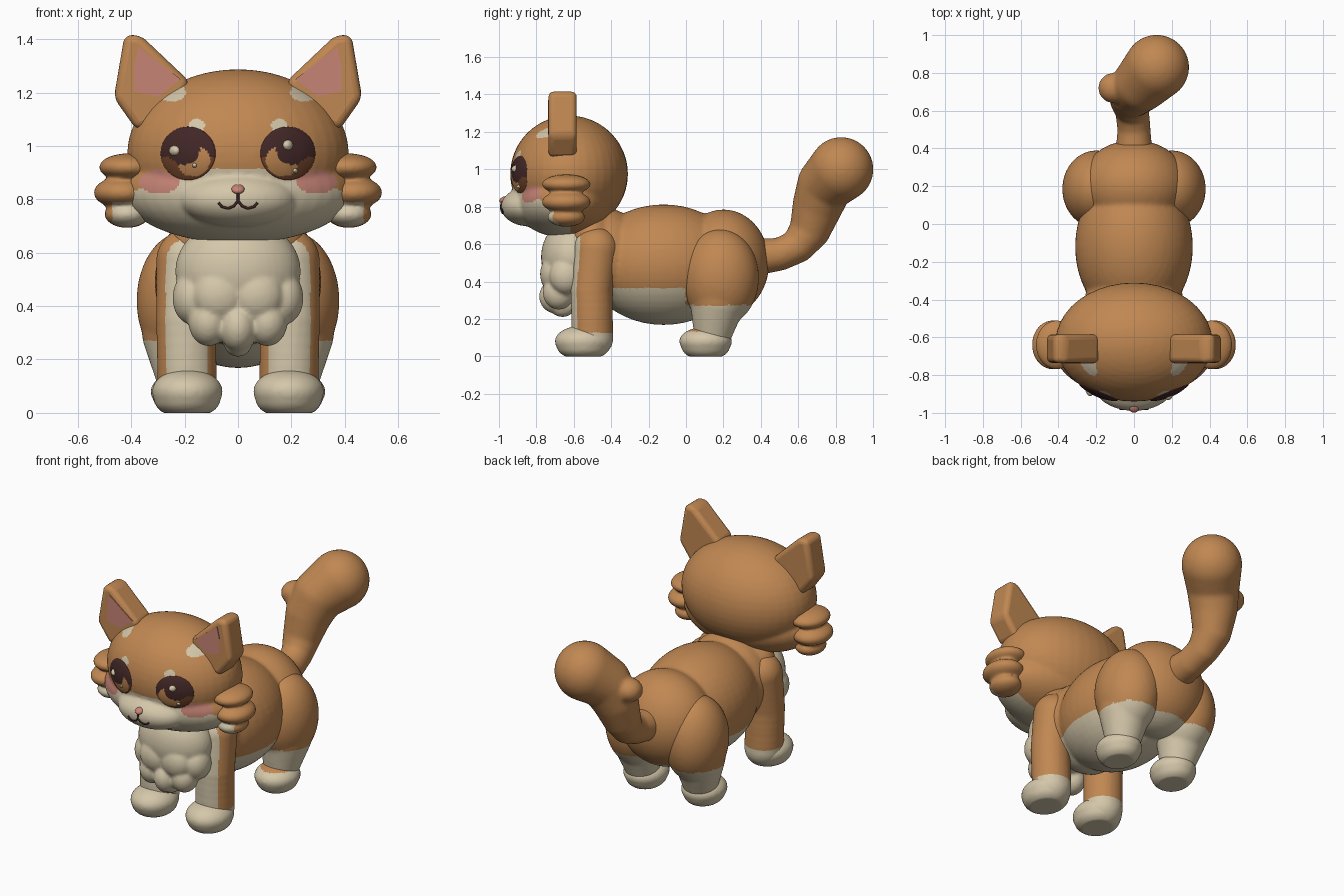
import bpy, bmesh, math
from mathutils import Matrix, Vector
from mathutils.bvhtree import BVHTree

if "Cube" in bpy.data.objects:
    bpy.data.objects.remove(bpy.data.objects["Cube"])


def material(name, *rgb):
    mat = bpy.data.materials.new(name)
    mat.use_nodes = True
    mat.diffuse_color = (*rgb, 1)
    mat.node_tree.nodes["Principled BSDF"].inputs["Base Color"].default_value = (*rgb, 1)
    return mat


FUR, CREAM, PINK, DARK, BROWN = range(5)
PALETTE = [
    material("orange_fur", .53, .245, .085),
    material("cream_fur", .66, .57, .40),
    material("soft_pink", .57, .23, .18),
    material("dark_maroon", .055, .02, .02),
    material("warm_brown", .16, .055, .022),
]


def add_object(name, mesh, paint):
    """Link a mesh and colour each face by a rule of centre and normal."""
    obj = bpy.data.objects.new(name, mesh)
    bpy.context.collection.objects.link(obj)
    mesh.materials.clear()
    for mat in PALETTE:
        mesh.materials.append(mat)
    for poly in mesh.polygons:
        poly.material_index = paint(poly.center, poly.normal) if callable(paint) else paint
    mesh.shade_smooth()
    return obj


def mesh_from(bm, name):
    mesh = bpy.data.meshes.new(name)
    bm.to_mesh(mesh)
    bm.free()
    return mesh


def blend(name, balls, paint, voxel=.012, soften=6):
    """Fuse ellipsoids (centre, radii) into one soft sculpted form."""
    bm = bmesh.new()
    for ball in balls:
        place = Matrix.Translation(ball[:3]) @ Matrix.Diagonal((*ball[3:], 1))
        bmesh.ops.create_uvsphere(bm, u_segments=40, v_segments=24, radius=1, matrix=place)
    rough = bpy.data.objects.new("rough", mesh_from(bm, "rough"))
    bpy.context.collection.objects.link(rough)
    fuse = rough.modifiers.new("fuse", 'REMESH')
    fuse.mode, fuse.voxel_size = 'VOXEL', voxel
    relax = rough.modifiers.new("relax", 'SMOOTH')
    relax.factor, relax.iterations = .5, soften
    graph = bpy.context.evaluated_depsgraph_get()
    mesh = bpy.data.meshes.new_from_object(rough.evaluated_get(graph))
    bpy.data.objects.remove(rough)
    for vert in mesh.vertices:
        vert.co.z = max(vert.co.z, 0)
    mesh.name = name
    return add_object(name, mesh, paint)


def mirrored(balls):
    return balls + [(-b[0], *b[1:]) for b in balls]


def pair(name, balls, paint, **options):
    for side, label in ((1, "left"), (-1, "right")):
        blend(f"{label}_{name}", [(side * b[0], *b[1:]) for b in balls], paint, **options)


def chain(points, steps=6):
    """Run round balls along a path of (x, y, z, radius)."""
    balls = []
    for a, b in zip(points, points[1:]):
        for i in range(steps + 1):
            x, y, z, r = Vector(a).lerp(Vector(b), i / steps)
            balls.append((x, y, z, r, r, r))
    return balls


def in_spot(c, x, z, rx, rz):
    return ((abs(c.x) - x) / rx) ** 2 + ((c.z - z) / rz) ** 2 < 1


# Head with cheeks and muzzle
def paint_head(c, n):
    if c.y > -.62:
        return FUR
    if in_spot(c, .295, .865, .075, .045):
        return PINK
    if in_spot(c, .25, 1.2, .055, .033) or in_spot(c, .155, 1.075, .03, .026):
        return CREAM
    edge = .915 - .09 * min(max((abs(c.x) - .2) / .2, 0), 1)
    return CREAM if c.z < edge else FUR


head = blend("head", [
    (0, -.625, .975, .415, .315, .312),
    (0, -.65, .83, .43, .27, .195),
    (0, -.84, .8, .22, .15, .105),
], paint_head, voxel=.009, soften=10)
head_tree = BVHTree.FromPolygons([v.co for v in head.data.vertices],
                                 [p.vertices for p in head.data.polygons])


def face_y(x, z):
    hit = head_tree.ray_cast(Vector((x, -2, z)), Vector((0, 1, 0)))[0]
    return hit.y if hit else -.64


def drape(name, x, z, rx, rz, depth, paint):
    """Lay a shallow lens over the face surface."""
    bm = bmesh.new()
    bmesh.ops.create_uvsphere(bm, u_segments=40, v_segments=32, radius=1,
                              matrix=Matrix.Rotation(math.pi / 2, 4, 'X'))
    for v in bm.verts:
        px, pz = x + v.co.x * rx, z + v.co.z * rz
        v.co = (px, face_y(px, pz) + v.co.y * depth, pz)
    return add_object(name, mesh_from(bm, name), paint)


# Eyes, with a dark pupil over a warm lower iris
def paint_eye(c, n):
    if in_spot(c, .205, 1.005, .065, .075):
        return DARK
    if in_spot(c, .165, .945, .06, .06):
        return FUR
    return BROWN if c.z < .96 else DARK


for side, label in ((1, "left"), (-1, "right")):
    drape(f"{label}_eye", side * .187, .972, .103, .1, .014, paint_eye)
for label, big, small in (("left", (.187, 1.003), (.215, .907)),
                          ("right", (-.238, .982), (-.163, .927))):
    drape(f"{label}_eye_glint", *big, .021, .021, .028, CREAM)
    drape(f"{label}_eye_sparkle", *small, .01, .01, .022, CREAM)

# Nose and mouth
drape("nose", 0, .838, .024, .018, .018, PINK)
strokes = [[(0, .825), (0, .795)]]
for side in (1, -1):
    strokes.append([(side * x, z) for x, z in
                    ((0, .795), (.015, .775), (.037, .766), (.06, .772), (.073, .787))])
line = bpy.data.curves.new("mouth", 'CURVE')
line.dimensions, line.bevel_depth, line.bevel_resolution = '3D', .005, 2
line.materials.append(PALETTE[DARK])
for stroke in strokes:
    spline = line.splines.new('POLY')
    spline.points.add(len(stroke) - 1)
    for point, (x, z) in zip(spline.points, stroke):
        point.co = (x, face_y(x, z) - .002, z, 1)
bpy.context.collection.objects.link(bpy.data.objects.new("mouth", line))


# Ears with pink inner plates
def slab(name, outline, side, front, back, paint, bevel):
    bm = bmesh.new()
    face = bm.faces.new([bm.verts.new((side * x, front, z)) for x, z in outline])
    grown = bmesh.ops.extrude_face_region(bm, geom=[face])["geom"]
    for v in grown:
        if isinstance(v, bmesh.types.BMVert):
            v.co.y = back
    bmesh.ops.recalc_face_normals(bm, faces=bm.faces)
    obj = add_object(name, mesh_from(bm, name), paint)
    if bevel:
        mod = obj.modifiers.new("round", 'BEVEL')
        mod.width, mod.segments = bevel, 4
    bpy.ops.object.select_all(action='DESELECT')
    obj.select_set(True)
    bpy.context.view_layer.objects.active = obj
    bpy.ops.object.shade_smooth_by_angle(angle=math.radians(40))


EAR = [(.18, 1.24), (.365, 1.415), (.425, 1.415), (.465, 1.18), (.38, 1.06), (.24, 1.1)]
INNER = [(.215, 1.25), (.372, 1.37), (.388, 1.3), (.388, 1.205), (.3, 1.185)]
for side, label in ((1, "left"), (-1, "right")):
    slab(f"{label}_ear", EAR, side, -.735, -.585, FUR, .028)
    slab(f"{label}_inner_ear", INNER, side, -.739, -.731, PINK, 0)

# Cheek tufts
pair("cheek_tuft", [
    (.41, -.64, .92, .11, .13, .052),
    (.43, -.64, .825, .11, .13, .06),
    (.415, -.64, .745, .085, .1, .052),
], lambda c, n: CREAM if c.z < .79 and c.y < -.68 and abs(c.x) < .47 else FUR,
    voxel=.009, soften=3)

# Torso with cream belly and chest
blend("torso", [
    (0, -.12, .49, .312, .41, .322),
    (0, -.42, .52, .265, .2, .27),
    (0, .2, .5, .29, .245, .285),
    (0, -.5, .64, .25, .14, .15),
], lambda c, n: CREAM if c.z < .365 - .09 * (c.y > .0) or c.y < -.6 else FUR, soften=5)

# Chest ruff
blend("chest_ruff", [(0, -.61, .53, .235, .165, .2)] + mirrored([
    (.17, -.64, .43, .075, .09, .1),
    (.11, -.68, .34, .075, .085, .09),
    (.07, -.71, .44, .1, .07, .1),
]) + [(0, -.7, .32, .07, .085, .09), (0, -.66, .27, .055, .07, .06)],
    CREAM, voxel=.01, soften=3)

# Legs and paws
pair("front_leg", chain([(.19, -.5, .1, .112), (.195, -.505, .35, .113),
                         (.185, -.48, .57, .122)]),
     lambda c, n: CREAM if n.y < -.72 or c.z < .13 else FUR)
pair("front_paw", [(.19, -.55, .08, .133, .152, .085), (.19, -.55, .05, .125, .14, .07)], CREAM)
pair("haunch", [(.2, .185, .42, .18, .205, .26)] +
     chain([(.21, .17, .3, .15), (.2, .14, .1, .095)]),
     lambda c, n: CREAM if c.z < .275 else FUR)
pair("hind_paw", [(.2, .105, .08, .128, .142, .078), (.2, .105, .05, .115, .13, .07)],
     lambda c, n: FUR if c.z > .132 else CREAM)

# Tail with a rounded tip and side tuft
blend("tail", chain([
    (0, .36, .53, .1), (0, .5, .545, .088), (-.01, .6, .59, .09), (-.02, .665, .68, .11),
    (0, .705, .81, .135), (.04, .745, .92, .15), (.12, .83, 1.0, .172),
]) + [(-.11, .72, .9, .08, .08, .07)], FUR, soften=8)
